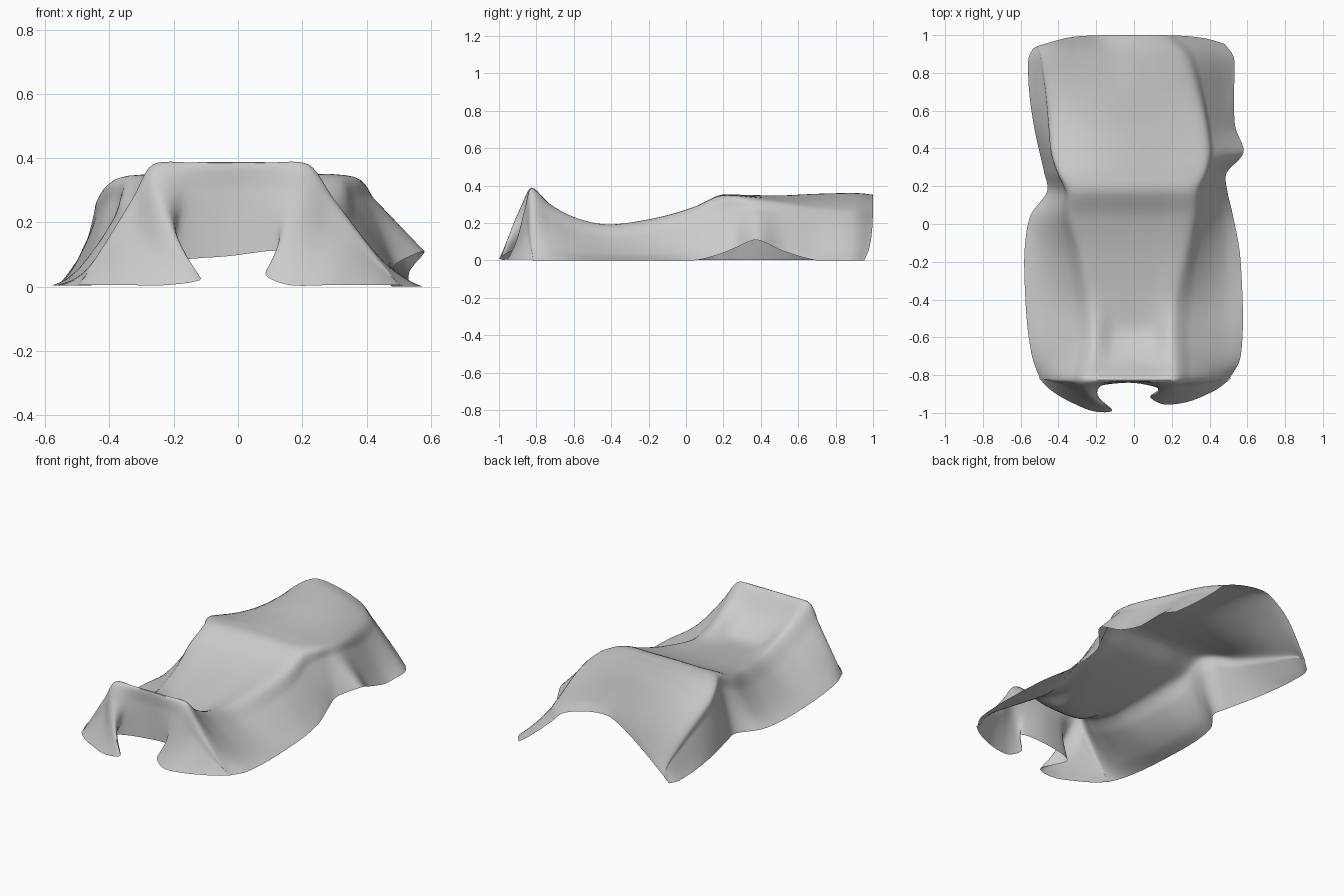
import bpy, bmesh, math
from mathutils import Vector

if "Cube" in bpy.data.objects:
    bpy.data.objects.remove(bpy.data.objects["Cube"])

# one flat cloth colour
mat = bpy.data.materials.new("light_grey_cloth")
mat.use_nodes = True
mat.diffuse_color = (0.6, 0.6, 0.6, 1)
mat.node_tree.nodes["Principled BSDF"].inputs["Base Color"].default_value = (0.6, 0.6, 0.6, 1)


def spline(pts, steps):
    """Smooth curve through all points."""
    out = []
    for i in range(len(pts) - 1):
        b, c = pts[i], pts[i + 1]
        a = pts[i - 1] if i else b * 2 - c
        d = pts[i + 2] if i + 2 < len(pts) else c * 2 - b
        for k in range(steps):
            t = k / steps
            m0, m1 = (c - a) * 0.45, (d - b) * 0.45
            out.append(b * (2*t**3 - 3*t*t + 1) + m0 * (t**3 - 2*t*t + t)
                       + c * (3*t*t - 2*t**3) + m1 * (t**3 - t*t))
    return out + [pts[-1]]


def section(y, hem_r, top_r, z, top_l, hem_l, drop_r=0.0, drop_l=0.0,
            lift=0.0, sag=0.0, power=1.0, pull=0.0):
    """Cross-section from the right hem over the top to the left hem."""
    def point(x, h):
        return Vector((x, y - pull * (abs(x) / 0.55) ** 4, h))

    def side(top, top_z, hem, low):
        return [point(top + (hem - top) * t, low + (top_z - low) * (1 - t) ** power)
                for t in (0.25, 0.5, 0.75, 1)]
    top = []
    for k in range(5):
        s = k / 4
        fall = (drop_r * (1 - math.sin(math.pi / 2 * min(s / 0.6, 1)))
                + drop_l * max(0, 2 * s - 1) ** 2
                + sag * math.sqrt(abs(math.sin(math.pi * s))))
        top.append(point(top_r + (top_l - top_r) * s, z - fall))
    return (side(top_r, z - drop_r, hem_r, 0.003)[::-1] + top
            + side(top_l, z - drop_l, hem_l, lift))


# draped rows from the open back arch to the front ridge
rows = [
    section(1.0, -0.535, -0.50, 0.355, 0.14, 0.48, 0.30, 0.07, power=1.1, pull=0.08),
    section(0.9, -0.56, -0.475, 0.365, 0.25, 0.53, 0.25, 0.09, power=1.1, pull=0.03),
    section(0.7, -0.555, -0.445, 0.36, 0.32, 0.53, 0.18, 0.075, power=1.15),
    section(0.52, -0.53, -0.43, 0.35, 0.36, 0.535, 0.11, 0.04, lift=0.05),
    section(0.38, -0.50, -0.42, 0.35, 0.37, 0.58, 0.06, 0.02, lift=0.11),
    section(0.27, -0.475, -0.385, 0.352, 0.36, 0.49, 0.02, 0.01, lift=0.07, power=0.9),
    section(0.17, -0.46, -0.34, 0.347, 0.32, 0.495, 0.01, 0.01, lift=0.03),
    section(0.04, -0.55, -0.335, 0.28, 0.31, 0.525, power=1.2),
    section(-0.15, -0.58, -0.28, 0.225, 0.27, 0.56, power=1.4),
    section(-0.40, -0.575, -0.23, 0.19, 0.215, 0.575, sag=0.01, power=1.5),
    section(-0.58, -0.56, -0.21, 0.225, 0.20, 0.575, sag=0.055, power=1.3),
    section(-0.72, -0.535, -0.23, 0.295, 0.21, 0.56, sag=0.035, power=1.15),
    section(-0.825, -0.50, -0.265, 0.38, 0.22, 0.51, sag=-0.008, power=1.05, pull=-0.02),
]

# front hem: two splayed corner flaps and a raised middle
front_hem = [Vector(p) for p in (
    (-0.50, -0.82, 0.005), (-0.44, -0.88, 0.005), (-0.35, -0.935, 0.005),
    (-0.22, -0.99, 0.005), (-0.115, -0.985, 0.025), (-0.23, -0.875, 0.075),
    (-0.03, -0.84, 0.095), (0.13, -0.87, 0.11), (0.085, -0.915, 0.04),
    (0.16, -0.955, 0.005), (0.29, -0.94, 0.005), (0.43, -0.88, 0.005),
    (0.51, -0.82, 0.005))]
ridge = rows[-1]
for f in (0.3, 0.65):
    # the middle bulges forward, the corner flaps flare near the ground
    rows.append([Vector((a.x + (b.x - a.x) * f ** 1.7,
                         a.y + (b.y - a.y) * f ** (0.75 if 4 <= i <= 8 else 1.2),
                         a.z + (b.z - a.z) * f))
                 for i, (a, b) in enumerate(zip(ridge, front_hem))])
rows.append(front_hem)

# smooth in both directions and skin the grid
across = [spline(r, 6) for r in rows]
columns = [spline(list(c), 6) for c in zip(*across)]
bm = bmesh.new()
grid = [[bm.verts.new((p.x, p.y, max(p.z, 0.0))) for p in c] for c in columns]
for c0, c1 in zip(grid, grid[1:]):
    for i in range(len(c0) - 1):
        bm.faces.new((c0[i], c0[i + 1], c1[i + 1], c1[i]))
bmesh.ops.recalc_face_normals(bm, faces=bm.faces)
if sum(f.normal.z * f.calc_area() for f in bm.faces) < 0:
    bmesh.ops.reverse_faces(bm, faces=bm.faces)
mesh = bpy.data.meshes.new("draped_cloth")
bm.to_mesh(mesh)
bm.free()
mesh.materials.append(mat)
cloth = bpy.data.objects.new("draped_cloth", mesh)
bpy.context.collection.objects.link(cloth)

# soft folds with sharp creases kept
bpy.context.view_layer.objects.active = cloth
cloth.select_set(True)
bpy.ops.object.shade_smooth_by_angle(angle=math.radians(50))
